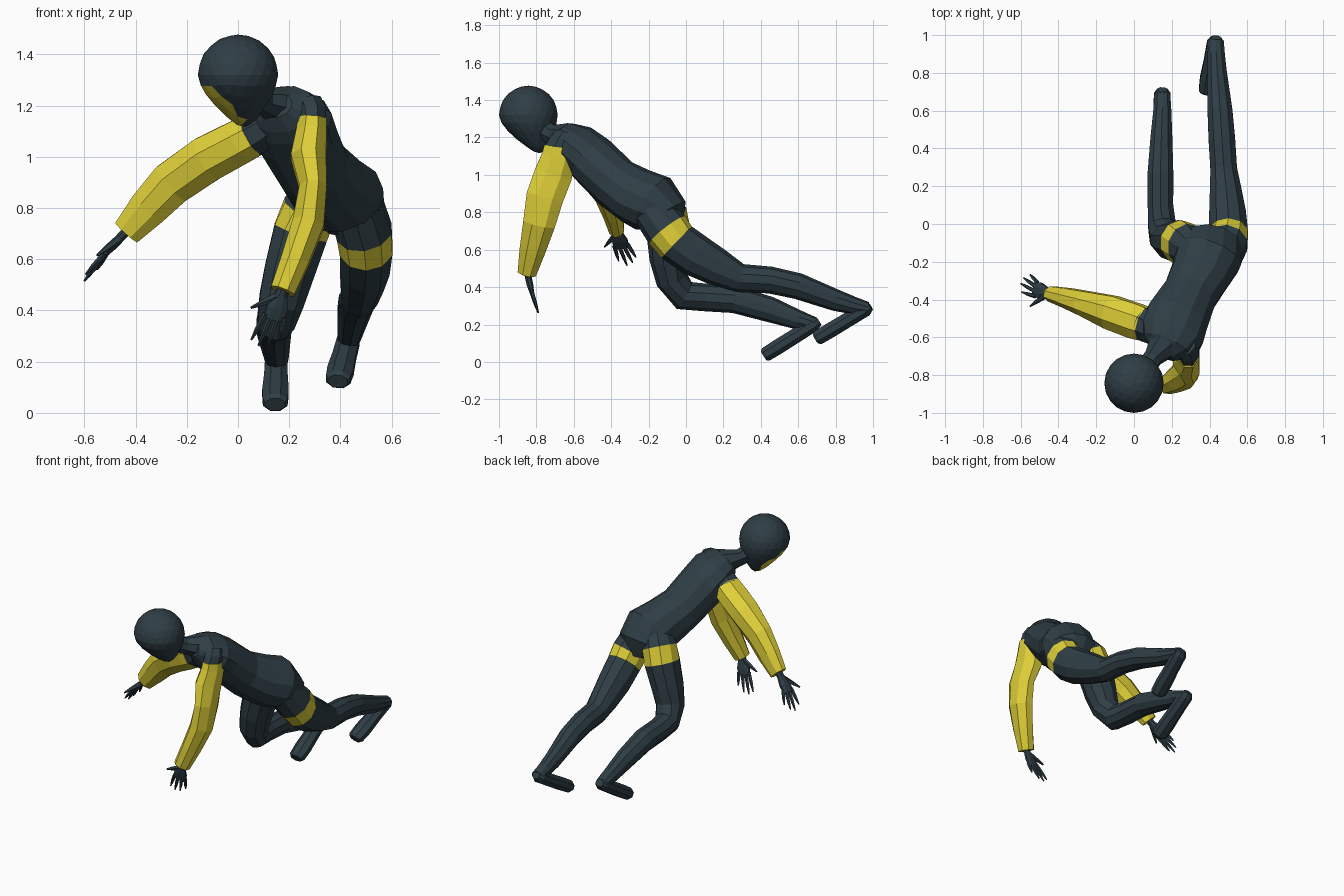
import bpy, bmesh, math
from mathutils import Vector as V


def material(name, rgb):
    m = bpy.data.materials.new(name)
    m.diffuse_color = (*rgb, 1)
    return m


DARK = material("dark slate", (0.028, 0.048, 0.060))
YELLOW = material("yellow", (0.74, 0.63, 0.04))


def finish(bm, name, mats):
    bmesh.ops.recalc_face_normals(bm, faces=bm.faces)
    me = bpy.data.meshes.new(name)
    bm.to_mesh(me)
    bm.free()
    for m in mats:
        me.materials.append(m)
    ob = bpy.data.objects.new(name, me)
    bpy.context.collection.objects.link(ob)
    return ob


def loft(bm, stations, side, n=8, band=None):
    """Skin elliptical rings (x, y, z, half width, half depth) along a path."""
    pts = [V(s[:3]) for s in stations]
    rings = []
    for i, s in enumerate(stations):
        t = V()
        if i > 0:
            t += (pts[i] - pts[i - 1]).normalized()
        if i < len(pts) - 1:
            t += (pts[i + 1] - pts[i]).normalized()
        t.normalize()
        ref = V(side[i] if isinstance(side, list) else side)
        u = (ref - t * ref.dot(t)).normalized()
        v = t.cross(u)
        rings.append([bm.verts.new(pts[i] + u * s[3] * math.cos(a) + v * s[4] * math.sin(a))
                      for a in ((k + 0.5) * math.tau / n for k in range(n))])
    for i in range(len(rings) - 1):
        for k in range(n):
            f = bm.faces.new((rings[i][k], rings[i][(k + 1) % n],
                              rings[i + 1][(k + 1) % n], rings[i + 1][k]))
            f.material_index = int(i == band)
    bm.faces.new(rings[0])
    bm.faces.new(rings[-1])


def tube(name, stations, side, mats, n=8, band=None):
    bm = bmesh.new()
    loft(bm, stations, side, n, band)
    return finish(bm, name, mats)


X, Y = (1, 0, 0), (0, 1, 0)

# Torso, twisting from shoulders to hips
sh, hip = (0.8, -0.55, 0.1), (0.96, -0.15, -0.15)
tube("torso", [
    (0.15, -0.69, 1.20, 0.07, 0.05),
    (0.175, -0.645, 1.185, 0.14, 0.10),
    (0.20, -0.585, 1.15, 0.175, 0.125),
    (0.225, -0.505, 1.085, 0.172, 0.135),
    (0.295, -0.375, 0.955, 0.148, 0.142),
    (0.35, -0.27, 0.888, 0.162, 0.155),
    (0.395, -0.175, 0.845, 0.18, 0.165),
    (0.41, -0.11, 0.79, 0.165, 0.125),
    (0.41, -0.09, 0.71, 0.08, 0.07)],
    [sh, sh, sh, sh, (0.9, -0.4, 0), (0.93, -0.3, -0.1), hip, hip, hip], [DARK], 12)

# Neck
tube("neck", [(0.03, -0.80, 1.26, 0.06, 0.06), (0.10, -0.71, 1.215, 0.052, 0.055),
              (0.17, -0.62, 1.20, 0.10, 0.08)], X, [DARK])

# Head: faceted ball drawn down to a chin, face mask picked by direction
bm = bmesh.new()
bmesh.ops.create_icosphere(bm, subdivisions=3, radius=1)
look = V((-0.58, -0.16, -0.8)).normalized()
for f in bm.faces:
    f.material_index = int(f.calc_center_median().normalized().dot(look) > 0.80)
for v in bm.verts:
    p = v.co * 0.157
    drop = max(0, -v.co.z) ** 2
    v.co = V((p.x * (1 - 0.3 * drop) + 0.025 * drop, p.y * (1 - 0.3 * drop) + 0.06 * drop,
              p.z * (1 + 0.3 * drop))) + V((0, -0.843, 1.32))
finish(bm, "head", [DARK, YELLOW])

# Legs with a coloured thigh band
tube("right_leg", [
    (0.33, -0.15, 0.88, 0.08, 0.09),
    (0.278, -0.112, 0.79, 0.11, 0.118),
    (0.245, -0.095, 0.705, 0.112, 0.118),
    (0.20, -0.09, 0.55, 0.103, 0.105),
    (0.17, -0.075, 0.44, 0.092, 0.087),
    (0.148, -0.01, 0.355, 0.077, 0.082),
    (0.14, 0.10, 0.345, 0.071, 0.074),
    (0.14, 0.26, 0.335, 0.072, 0.074),
    (0.145, 0.45, 0.28, 0.061, 0.068),
    (0.15, 0.60, 0.225, 0.05, 0.052),
    (0.15, 0.69, 0.20, 0.044, 0.038)], X, [DARK, YELLOW], 10, 1)
tube("left_leg", [
    (0.46, -0.18, 0.81, 0.11, 0.11),
    (0.493, -0.10, 0.705, 0.113, 0.122),
    (0.50, -0.05, 0.64, 0.108, 0.117),
    (0.495, 0.05, 0.57, 0.102, 0.115),
    (0.485, 0.17, 0.505, 0.088, 0.10),
    (0.475, 0.29, 0.448, 0.074, 0.077),
    (0.465, 0.45, 0.438, 0.074, 0.072),
    (0.455, 0.60, 0.405, 0.069, 0.07),
    (0.44, 0.80, 0.33, 0.054, 0.058),
    (0.435, 0.90, 0.30, 0.048, 0.047),
    (0.435, 0.97, 0.285, 0.042, 0.036)], X, [DARK, YELLOW], 10, 1)

# Feet, pointing down and forward from the heel
for name, heel, toe in (("right_foot", (0.15, 0.69, 0.205), (0.145, 0.42, 0.036)),
                        ("left_foot", (0.432, 0.965, 0.285), (0.39, 0.70, 0.126))):
    h, t = V(heel), V(toe)
    tube(name, [(*h.lerp(t, k), a, b) for k, a, b in (
        (-0.08, 0.03, 0.025), (0.02, 0.048, 0.042), (0.4, 0.05, 0.043),
        (0.75, 0.056, 0.044), (0.97, 0.052, 0.042), (1.02, 0.042, 0.03))], X, [DARK])

# Dark shoulder caps above the sleeves
tube("right_shoulder", [(0.16, -0.58, 1.15, 0.08, 0.07), (0.09, -0.545, 1.105, 0.092, 0.088),
                        (0.045, -0.525, 1.08, 0.094, 0.092)], Y, [DARK])
tube("left_shoulder", [(0.27, -0.64, 1.21, 0.06, 0.06), (0.285, -0.66, 1.17, 0.064, 0.08),
                       (0.288, -0.675, 1.13, 0.06, 0.088)], X, [DARK])

# Sleeves
tube("right_sleeve", [
    (0.055, -0.53, 1.085, 0.096, 0.092),
    (0.01, -0.515, 1.06, 0.10, 0.094),
    (-0.12, -0.468, 0.992, 0.096, 0.098),
    (-0.26, -0.42, 0.895, 0.07, 0.094),
    (-0.35, -0.392, 0.80, 0.056, 0.083),
    (-0.435, -0.37, 0.705, 0.043, 0.062)], Y, [YELLOW])
tube("left_sleeve", [
    (0.29, -0.673, 1.15, 0.06, 0.092),
    (0.287, -0.68, 1.10, 0.064, 0.098),
    (0.275, -0.71, 1.00, 0.074, 0.11),
    (0.293, -0.755, 0.88, 0.058, 0.108),
    (0.275, -0.785, 0.74, 0.067, 0.093),
    (0.225, -0.82, 0.60, 0.06, 0.075),
    (0.175, -0.85, 0.475, 0.052, 0.054)], X, [YELLOW])


# Hands: flat palm, four fingers and a thumb
def hand(name, wrist, knuckle, side, tips, thumb):
    bm = bmesh.new()
    w, k, s = V(wrist), V(knuckle), V(side).normalized()
    loft(bm, [(*w.lerp(k, q), a, b) for q, a, b in (
        (-0.2, 0.025, 0.02), (0.25, 0.027, 0.019), (0.65, 0.045, 0.018), (1.05, 0.044, 0.011))], side)
    for i, tip in enumerate(tips):
        base = k + s * (i - 1.5) * 0.024 + (w - k) * 0.1
        loft(bm, [(*base.lerp(V(tip), q), r, r) for q, r in ((0, 0.012), (0.6, 0.010), (1, 0.004))], side, 5)
    base = w.lerp(k, 0.3) - s * 0.012
    loft(bm, [(*base.lerp(V(thumb), q), r, r) for q, r in ((0, 0.018), (0.6, 0.012), (1, 0.005))],
         (0.3, 0.3, 1), 5)
    finish(bm, name, [DARK])


hand("right_hand", (-0.435, -0.37, 0.71), (-0.525, -0.345, 0.615), (0.15, 1, 0.1),
     [(-0.595, -0.36, 0.54), (-0.60, -0.315, 0.515), (-0.585, -0.285, 0.53), (-0.55, -0.268, 0.56)],
     (-0.55, -0.435, 0.615))
hand("left_hand", (0.178, -0.85, 0.485), (0.14, -0.825, 0.37), (1, 0.1, -0.2),
     [(0.052, -0.795, 0.285), (0.08, -0.79, 0.262), (0.118, -0.79, 0.266), (0.168, -0.80, 0.297)],
     (0.05, -0.83, 0.41))
